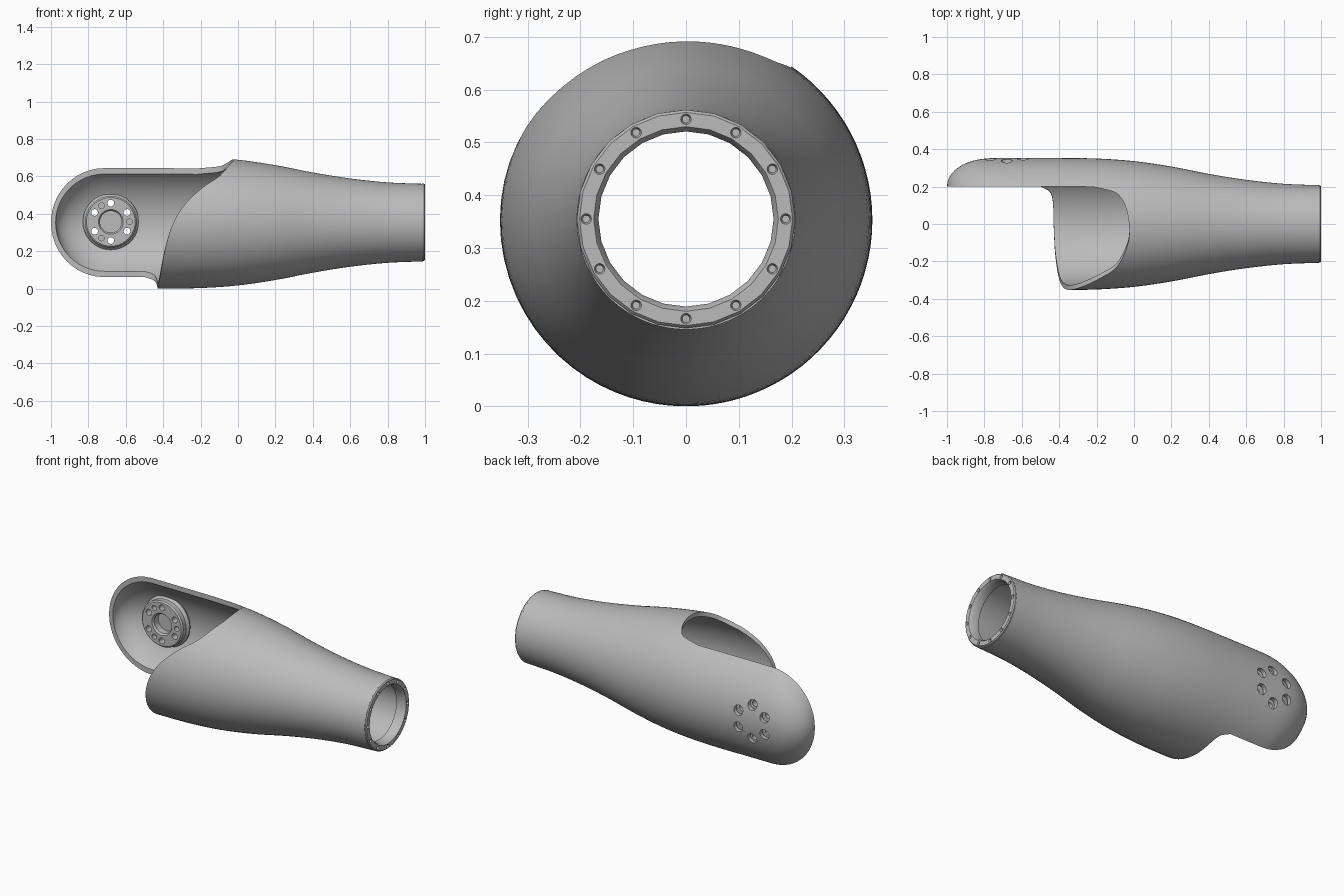
import bpy, bmesh, math
from mathutils import Matrix, Vector

if "Cube" in bpy.data.objects:
    bpy.data.objects.remove(bpy.data.objects["Cube"])

ZC = 0.353        # height of the long axis
R = 0.353         # largest radius
RIM = 0.2         # y of the flat flap rim
DOME_X = -0.715   # where the flap starts to round off
WALL = 0.025
PIVOT = Vector((-0.68, 0, 0.357))

grey = bpy.data.materials.new("plain grey")
grey.use_nodes = True
grey.diffuse_color = (0.5, 0.5, 0.5, 1)
grey.node_tree.nodes["Principled BSDF"].inputs["Base Color"].default_value = (0.5, 0.5, 0.5, 1)


def smooth_lookup(table, x):
    """Cubic interpolation through (x, value) pairs."""
    n = len(table)
    x = min(max(x, table[0][0]), table[-1][0])
    i = max(k for k in range(n - 1) if table[k][0] <= x)

    def slope(k):
        a, b = table[max(k - 1, 0)], table[min(k + 1, n - 1)]
        return (b[1] - a[1]) / (b[0] - a[0])
    (x0, y0), (x1, y1) = table[i], table[i + 1]
    h = x1 - x0
    t = (x - x0) / h
    return ((1 + 2 * t) * (1 - t) ** 2 * y0 + t * (1 - t) ** 2 * h * slope(i)
            + t * t * (3 - 2 * t) * y1 + t * t * (t - 1) * h * slope(i + 1))


def finish(name, bm):
    bmesh.ops.recalc_face_normals(bm, faces=bm.faces)
    mesh = bpy.data.meshes.new(name)
    bm.to_mesh(mesh)
    bm.free()
    ob = bpy.data.objects.new(name, mesh)
    bpy.context.collection.objects.link(ob)
    mesh.materials.append(grey)
    return ob


def smooth(ob):
    bpy.ops.object.select_all(action='DESELECT')
    ob.select_set(True)
    bpy.context.view_layer.objects.active = ob
    bpy.ops.object.shade_smooth_by_angle(angle=math.radians(35))


def lathe(name, profile, axis, centre, steps, closed=False):
    """Spin (radius, height) points around the x or y axis."""
    bm = bmesh.new()
    verts = []
    for r, h in profile:
        co = Vector((h, 0, r)) if axis == 'x' else Vector((0, h, r))
        verts.append(bm.verts.new(co + centre))
    pairs = list(zip(verts, verts[1:])) + ([(verts[-1], verts[0])] if closed else [])
    edges = [bm.edges.new(p) for p in pairs]
    bmesh.ops.spin(bm, geom=verts + edges, cent=centre, angle=2 * math.pi, steps=steps,
                   axis=(1, 0, 0) if axis == 'x' else (0, 1, 0))
    bmesh.ops.remove_doubles(bm, verts=bm.verts, dist=1e-4)
    return finish(name, bm)


def drill(target, holes, axis):
    """Cut cylinders, given as (centre, radius, tip radius, depth), out of target."""
    bm = bmesh.new()
    turn = Matrix.Rotation(math.pi / 2, 4, 'Y' if axis == 'x' else 'X')
    for centre, r1, r2, depth in holes:
        bmesh.ops.create_cone(bm, cap_ends=True, segments=20, radius1=r1, radius2=r2,
                              depth=depth, matrix=Matrix.Translation(centre) @ turn)
    cutter = finish("hole_cutter", bm)
    cutter.hide_render = True
    mod = target.modifiers.new("holes", 'BOOLEAN')
    mod.operation = 'DIFFERENCE'
    mod.solver = 'EXACT'
    mod.object = cutter
    bpy.context.view_layer.update()
    graph = bpy.context.evaluated_depsgraph_get()
    mesh = bpy.data.meshes.new_from_object(target.evaluated_get(graph))
    target.modifiers.clear()
    target.data = mesh
    bpy.data.objects.remove(cutter)


# Sleeve radius along x, and where the open edge lies for each angle round the axis
RADIUS = [(-1, R), (-0.43, R), (-0.2, 0.35), (0, 0.336), (0.2, 0.307), (0.4, 0.268),
          (0.6, 0.236), (0.8, 0.215), (1, 0.207)]
EDGE = [(55.5, -0.22), (60, -0.11), (66, -0.07), (77, -0.04), (95, -0.025), (110, -0.035),
        (134, -0.1), (146, -0.18), (163, -0.28), (180, -0.345), (204, -0.39), (240, -0.42),
        (270, -0.43), (291, -0.435), (300, -0.455), (304.5, -0.5)]
FLAP_COLS, COLS = 28, 100
DOME_ROWS, FLAP_ROWS, ROWS = 12, 18, 46
END_X = 0.99


def sleeve_point(k, j, inset):
    lim_out = math.acos(RIM / R)
    lim = math.acos(RIM / (R - inset))
    # Angle of the column, and the start of the sleeve on it
    if k <= FLAP_COLS:
        u = k / FLAP_COLS
        a = lim * (2 * u - 1)
        start = -0.5 + 0.28 * u
    else:
        u = (k - FLAP_COLS) / (COLS - FLAP_COLS)
        u -= 0.12 * math.sin(2 * math.pi * u)
        a = lim + u * (2 * math.pi - 2 * lim)
        start = smooth_lookup(EDGE, math.degrees(lim_out + u * 2 * (math.pi - lim_out)))
    # Position along x, with the rounded end squeezed towards the rim
    sy = sz = 1
    if j <= DOME_ROWS:
        c = math.cos(j / DOME_ROWS * math.pi / 2)
        x = DOME_X - (0.285 - inset) * c
        sz = math.sqrt(max(0, 1 - c * c))
        sy = math.sqrt(max(0, 1 - c ** 2.5))
    elif j <= FLAP_ROWS:
        x = DOME_X + (start - DOME_X) * (j - DOME_ROWS) / (FLAP_ROWS - DOME_ROWS)
    else:
        x = start + (END_X - start) * (j - FLAP_ROWS) / (ROWS - FLAP_ROWS)
    r = smooth_lookup(RADIUS, x) - inset
    y = RIM + (r * math.cos(a) - RIM) * sy
    return x, y, ZC + r * math.sin(a) * sz


# Sleeve with flap: outer and inner skins joined by a rim
bm = bmesh.new()
skins = []
for inset in (0, WALL):
    skin = {}
    for j in range(ROWS + 1):
        for k in range(COLS):
            if j >= FLAP_ROWS or (j > 0 and k <= FLAP_COLS) or (j == 0 and k == 0):
                skin[k, j] = bm.verts.new(sleeve_point(k, j, inset))
    skins.append(skin)
outer, inner = skins
partner = {outer[key]: inner[key] for key in outer}
outer_faces = []
for j in range(ROWS):
    for k in range(COLS if j >= FLAP_ROWS else FLAP_COLS):
        n = (k + 1) % COLS
        keys = [(k, j), (n, j), (n, j + 1), (k, j + 1)]
        if j == 0:
            keys = [(0, 0), (n, 1), (k, 1)]
        outer_faces.append(bm.faces.new([outer[q] for q in keys]))
        bm.faces.new([inner[q] for q in reversed(keys)])
for e in [e for e in bm.edges if e.is_boundary and e.verts[0] in partner]:
    a, b = e.verts
    bm.faces.new((a, b, partner[b], partner[a]))
sleeve = finish("sleeve_shell", bm)


def around(angle, y):
    return PIVOT + Vector((0.1 * math.cos(angle), y, 0.1 * math.sin(angle)))


bolt_angles = [math.radians(30 + 60 * i) for i in range(6)]
drill(sleeve, [(around(a, 0.32), 0.03, 0.03, 0.16) for a in bolt_angles], 'y')
smooth(sleeve)

# Round pivot boss inside the flap
boss = lathe("pivot_boss", [(0, 0.295), (0.058, 0.295), (0.058, 0.255), (0.066, 0.245),
                            (0.13, 0.245), (0.138, 0.253), (0.138, 0.28), (0.15, 0.295),
                            (0.15, 0.303), (0.13, 0.312), (0, 0.312)], 'y', PIVOT, 48)
drill(boss, [(around(a, 0.28), 0.018, 0.018, 0.2) for a in bolt_angles]
      + [(around(math.radians(120 * i), 0.25), 0.015, 0.015, 0.05) for i in range(3)], 'y')
smooth(boss)

# End ring with twelve small screw dimples
ring = lathe("end_ring", [(0.207, 0.985), (0.207, 0.994), (0.202, 1.0), (0.175, 1.0),
                          (0.166, 0.985), (0.166, 0.94), (0.19, 0.94), (0.19, 0.985)],
             'x', Vector((0, 0, ZC + 0.002)), 24, closed=True)
dimples = []
for i in range(12):
    a = math.radians(30 * i)
    spot = Vector((1.0, 0.189 * math.cos(a), ZC + 0.002 + 0.189 * math.sin(a)))
    dimples.append((spot, 0.007, 0.013, 0.02))
drill(ring, dimples, 'x')
smooth(ring)
